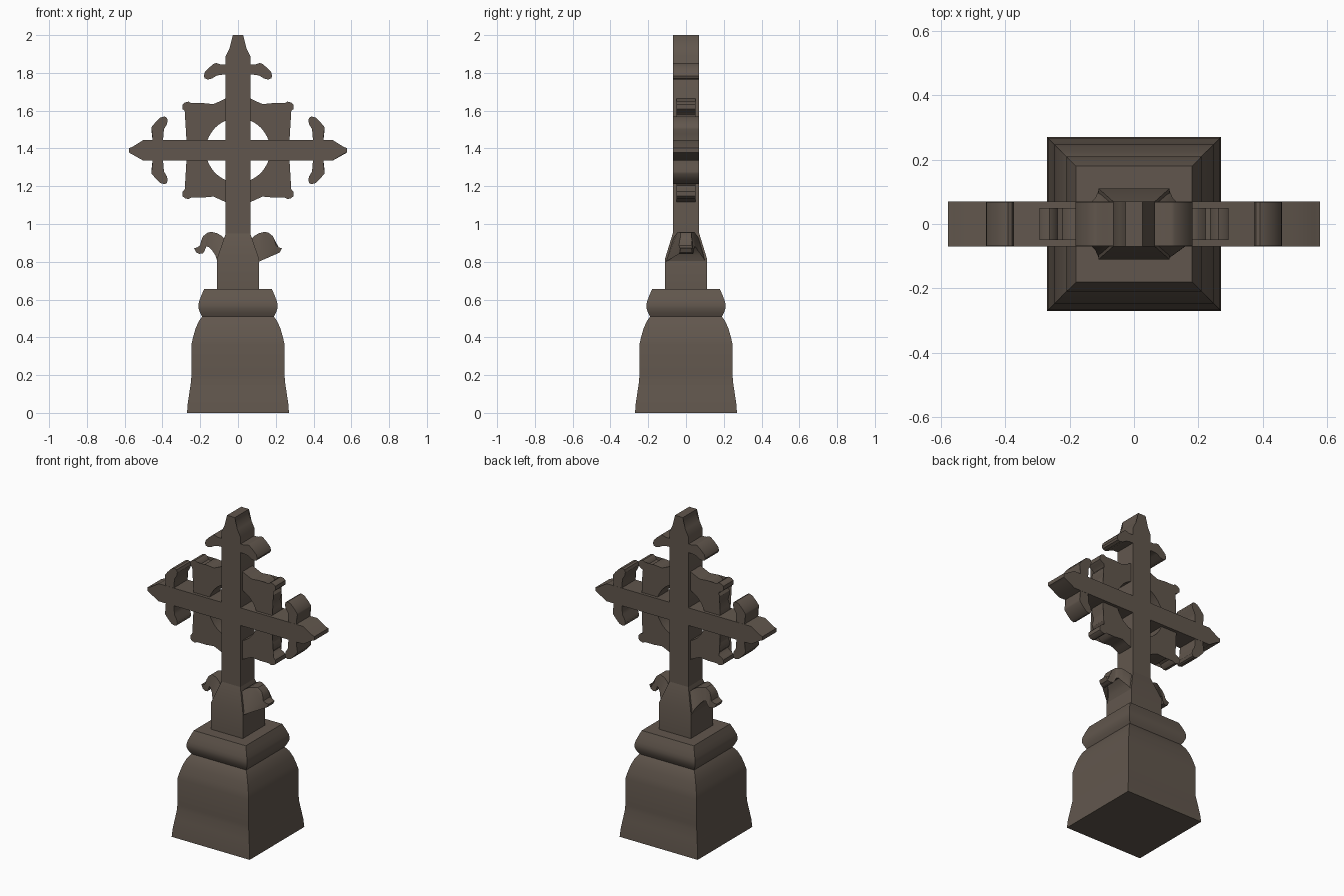
import bpy, bmesh, math

if "Cube" in bpy.data.objects:
    bpy.data.objects.remove(bpy.data.objects["Cube"])

stone = bpy.data.materials.new("dark_brown_stone")
stone.diffuse_color = (0.12, 0.094, 0.074, 1)
stone.use_nodes = True
stone.node_tree.nodes["Principled BSDF"].inputs["Base Color"].default_value = stone.diffuse_color
CZ = 1.39  # height of the cross centre


def finish(name, bm):
    bmesh.ops.recalc_face_normals(bm, faces=bm.faces)
    me = bpy.data.meshes.new(name)
    bm.to_mesh(me)
    bm.free()
    ob = bpy.data.objects.new(name, me)
    bpy.context.collection.objects.link(ob)
    me.materials.append(stone)
    bpy.ops.object.select_all(action='DESELECT')
    ob.select_set(True)
    bpy.context.view_layer.objects.active = ob
    bpy.ops.object.shade_smooth_by_angle(angle=math.radians(32))
    return ob


def prism(name, pts, half):
    """Extrude an x/z outline through y; half is a number or a rule of (x, z)."""
    bm = bmesh.new()
    w = half if callable(half) else (lambda x, z: half)
    front = [bm.verts.new((x, -w(x, z), z)) for x, z in pts]
    back = [bm.verts.new((x, w(x, z), z)) for x, z in pts]
    n = len(pts)
    caps = [bm.faces.new(front), bm.faces.new(back[::-1])]
    for i in range(n):
        j = (i + 1) % n
        bm.faces.new((front[i], back[i], back[j], front[j]))
    bmesh.ops.triangulate(bm, faces=caps)
    return finish(name, bm)


def square_loft(name, rings):
    """Stack of rectangles (half x, half y, z)."""
    bm = bmesh.new()
    loops = [[bm.verts.new((sx * a, sy * b, z)) for sx, sy in
              ((-1, -1), (1, -1), (1, 1), (-1, 1))] for a, b, z in rings]
    for lo, hi in zip(loops, loops[1:]):
        for i in range(4):
            j = (i + 1) % 4
            bm.faces.new((lo[i], lo[j], hi[j], hi[i]))
    bm.faces.new(loops[0][::-1])
    bm.faces.new(loops[-1])
    return finish(name, bm)


# Pedestal: flared foot, straight body, rounded shoulder
body = [(.27, 0), (.266, .05), (.257, .11), (.248, .17), (.247, .2), (.247, .36),
        (.238, .40), (.225, .445), (.209, .483), (.19, .51)]
square_loft("pedestal", [(r, r, z) for r, z in body])

# Moulded cap on the pedestal
cap = [(.19, .51), (.201, .53), (.209, .552), (.21, .57), (.206, .59), (.195, .62), (.18, .655)]
square_loft("pedestal_cap", [(r, r, z) for r, z in cap])

# Neck block tapering into the shaft
square_loft("neck", [(.11, .11, .65), (.11, .11, .82), (.065, .07, .95)])

# Shaft with pointed top
half_shaft = [(.065, .80), (.065, 1.89), (.045, 1.93), (.027, 1.963), (.027, 2.0)]
prism("shaft", half_shaft + [(-x, z) for x, z in half_shaft[::-1]], .07)

# Cross arm with pointed ends
half_arm = [(.50, -.055), (.56, -.018), (.577, -.012), (.577, .012), (.56, .018), (.50, .055)]
prism("cross_arm", [(x, CZ + z) for x, z in half_arm]
      + [(-x, CZ - z) for x, z in half_arm], .069)


# Curled leaves low on the neck, thinning outward and upward
def leaf_width(x, z):
    taper_z = .108 if z < .82 else .108 - (z - .82) * .31
    x = abs(x)
    stops = [(0, .108), (.108, .108), (.125, .07), (.165, .045), (.24, .028)]
    for (x0, w0), (x1, w1) in zip(stops, stops[1:]):
        if x <= x1:
            return min(taper_z, w0 + (w1 - w0) * (x - x0) / (x1 - x0)) \
                - max(0, z - .90) * .35
    return .028


neck_leaf = [(.05, .80), (.109, .80), (.12, .835), (.138, .861), (.155, .879), (.168, .88),
             (.176, .86), (.185, .845), (.205, .842), (.222, .85), (.233, .872),
             (.215, .876), (.201, .887), (.195, .912), (.185, .935), (.159, .956),
             (.135, .957), (.111, .951), (.085, .936), (.063, .914)]
for s, side in ((1, "right"), (-1, "left")):
    prism("neck_leaf_" + side, [(s * x, z) for x, z in neck_leaf], leaf_width)

# Leaves at the three cross ends: (distance along the arm, sideways offset)
end_leaf = [(.398, .04), (.397, .09), (.392, .112), (.377, .137), (.372, .158), (.378, .174),
            (.390, .179), (.412, .173), (.437, .148), (.457, .124), (.459, .112),
            (.451, .088), (.451, .04)]
for s in (1, -1):
    prism("top_leaf", [(s * (b + .002), CZ + a + .003) for a, b in end_leaf], .068)
    for t in (1, -1):
        prism("arm_leaf", [(s * a, CZ + t * b) for a, b in end_leaf], .068)

# Ring quadrants with scalloped rim and corner buds
rim = [(.05, .278), (.068, .273), (.10, .258), (.13, .245), (.155, .247), (.185, .250),
       (.205, .243), (.222, .226), (.238, .232), (.248, .250), (.262, .258), (.282, .253),
       (.293, .243), (.293, .218), (.282, .207), (.264, .198), (.255, .186), (.266, .172),
       (.268, .15), (.258, .13), (.257, .112), (.268, .085), (.272, .04)]
hole = [(.17 * math.cos(math.radians(a)), .17 * math.sin(math.radians(a)))
        for a in range(14, 77, 6)]
for s in (1, -1):
    for t in (1, -1):
        prism("ring_quarter", [(s * x, CZ + t * z) for x, z in rim + hole], .05)
